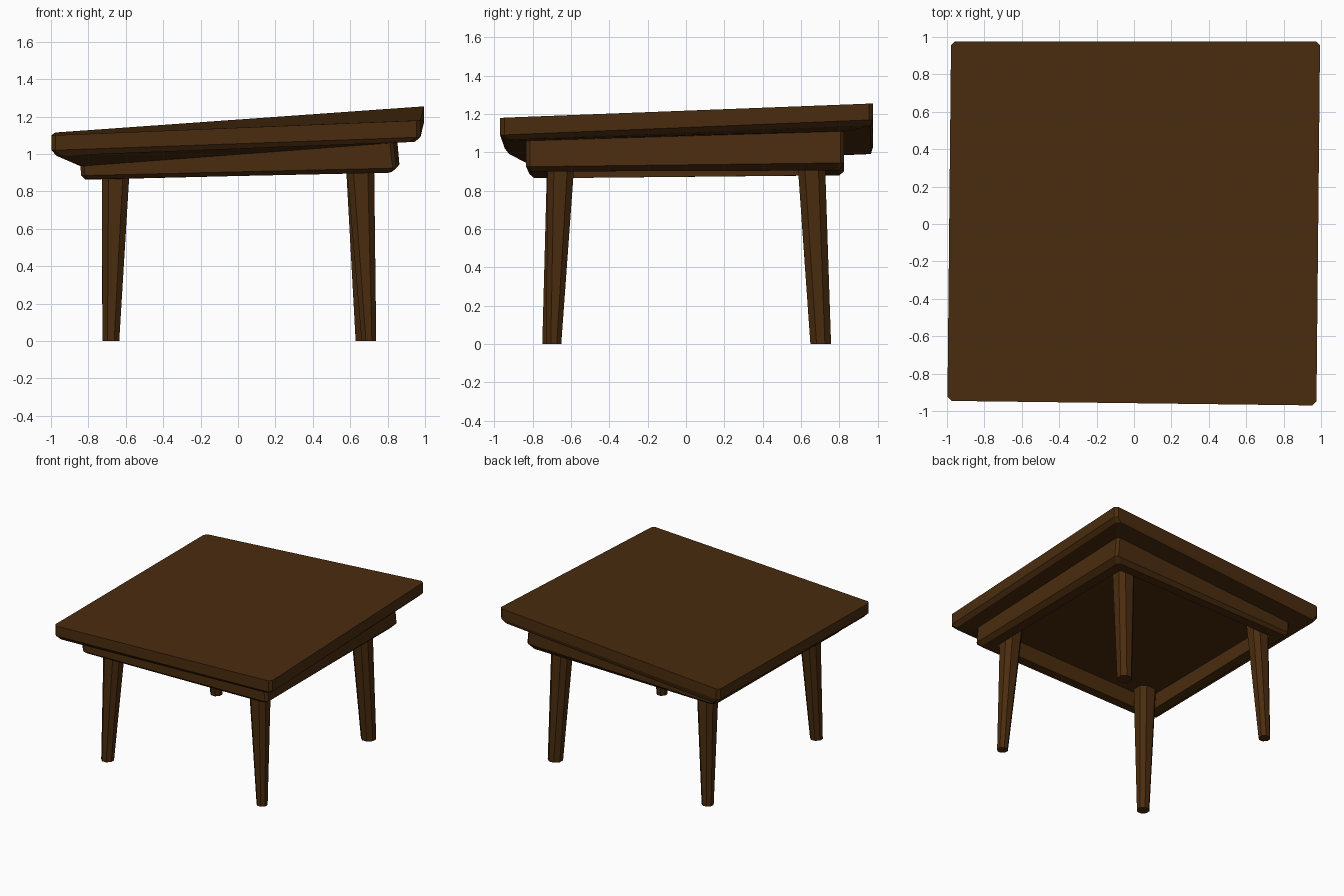
import bpy, bmesh

cube = bpy.data.objects.get("Cube")
if cube:
    bpy.data.objects.remove(cube, do_unlink=True)

wood = bpy.data.materials.new("dark_brown_wood")
wood.use_nodes = True
color = (0.068, 0.025, 0.0045, 1)
wood.diffuse_color = color
wood.node_tree.nodes["Principled BSDF"].inputs["Base Color"].default_value = color


def ring(bm, box, cut, heights):
    """Chamfered rectangle; heights go round the corners from (-x, -y) to (-x, +y)."""
    x0, x1, y0, y1 = box
    za, zb, zc, zd = heights
    outline = [(x0, y0 + cut), (x0 + cut, y0), (x1 - cut, y0), (x1, y0 + cut),
               (x1, y1 - cut), (x1 - cut, y1), (x0 + cut, y1), (x0, y1 - cut)]
    verts = []
    for x, y in outline:
        u, v = (x - x0) / (x1 - x0), (y - y0) / (y1 - y0)
        z = (za * (1 - u) + zb * u) * (1 - v) + (zd * (1 - u) + zc * u) * v
        verts.append(bm.verts.new((x, y, z)))
    return verts


def loft(name, sections, crooked=False):
    """Skin a stack of rings and close both ends; crooked skews the outline."""
    bm = bmesh.new()
    rings = [ring(bm, *s) for s in sections]
    for a, b in zip(rings, rings[1:]):
        for i in range(len(a)):
            j = (i + 1) % len(a)
            bm.faces.new((a[i], a[j], b[j], b[i]))
    bm.faces.new(rings[0])
    bm.faces.new(rings[-1])
    if crooked:
        for v in bm.verts:
            x, y = v.co.x, v.co.y
            v.co.x += 0.01 * y
            if y < 0:
                v.co.y += 0.013 * x * y
    bmesh.ops.recalc_face_normals(bm, faces=bm.faces)
    mesh = bpy.data.meshes.new(name)
    bm.to_mesh(mesh)
    bm.free()
    mesh.materials.append(wood)
    obj = bpy.data.objects.new(name, mesh)
    bpy.context.collection.objects.link(obj)
    return obj


# Tilted top, sloping underside, apron and the hollow inside it
slab = (-0.988, 0.985, -0.958, 0.977)
hollow = (-0.73, 0.735, -0.725, 0.725)
rim = (0.865, 0.90, 0.905, 0.88)
loft("table_top_and_apron", [
    (slab, 0.022, (1.10, 1.18, 1.255, 1.115)),
    (slab, 0.022, (1.02, 1.09, 1.17, 1.03)),
    ((-0.96, 0.955, -0.935, 0.965), 0.025, (0.99, 1.065, 1.14, 0.99)),
    ((-0.835, 0.84, -0.825, 0.825), 0.02, (0.935, 1.06, 1.11, 0.985)),
    ((-0.83, 0.855, -0.825, 0.825), 0.02, (0.885, 0.925, 0.945, 0.90)),
    ((-0.81, 0.815, -0.80, 0.80), 0.02, rim),
    (hollow, 0.015, rim),
    (hollow, 0.015, (0.99, 1.03, 1.04, 0.99)),
], crooked=True)

# Tapered eight-sided legs: direction, foot centre and foot width
legs = {
    "front_right_leg": (-1, -1, -0.68, -0.705, 0.09),
    "front_left_leg": (1, -1, 0.70, -0.69, 0.078),
    "back_left_leg": (1, 1, 0.683, 0.703, 0.108),
    "back_right_leg": (-1, 1, -0.683, 0.697, 0.085),
}
for name, (sx, sy, cx, cy, width) in legs.items():
    r = width / 2
    hx, hy = 0.65 * sx, 0.65 * sy
    loft(name, [
        ((cx - r, cx + r, cy - r, cy + r), 0.3 * width, [0] * 4),
        ((hx - 0.077, hx + 0.077, hy - 0.073, hy + 0.073), 0.036, [1.02] * 4),
    ])
